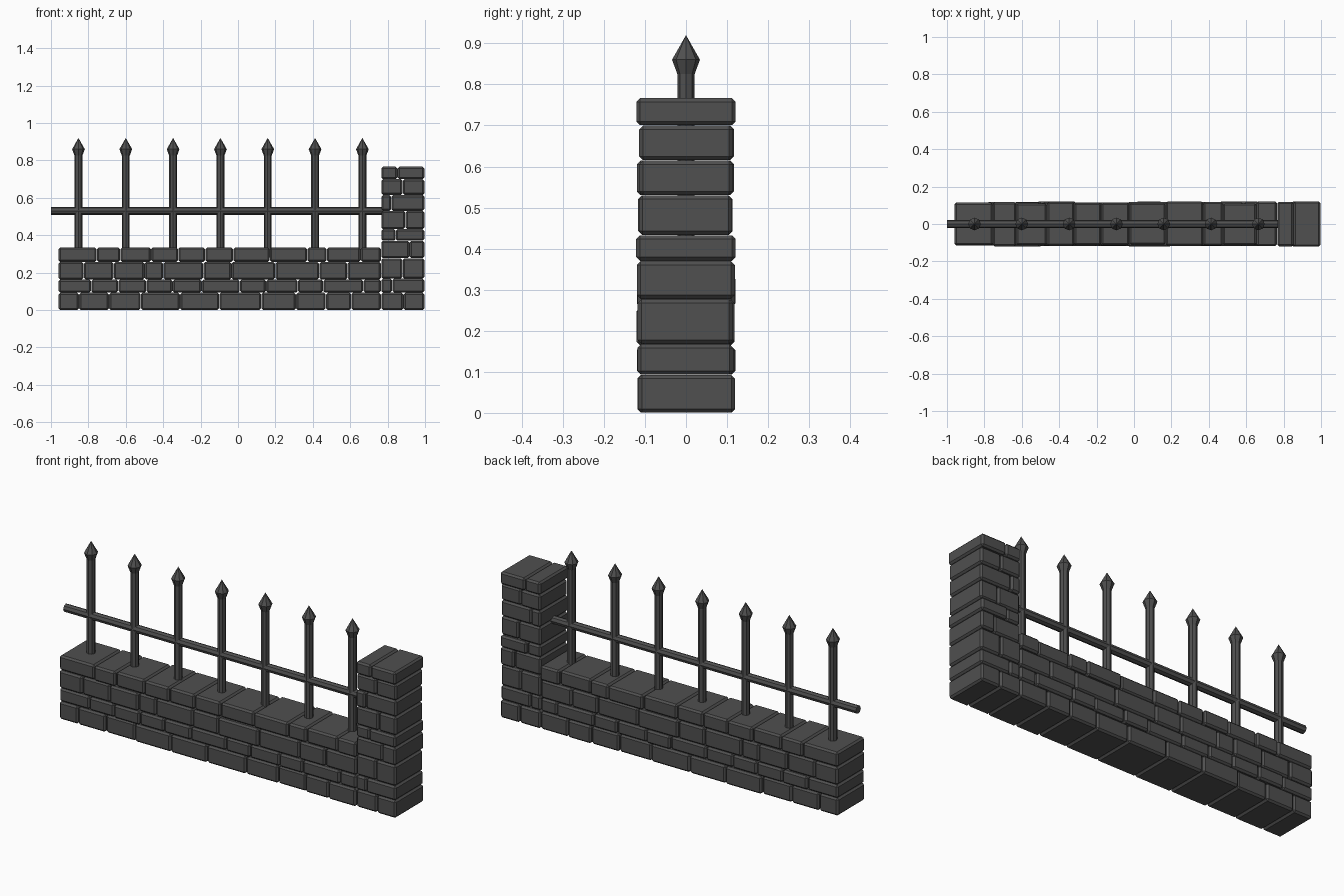
import bpy, bmesh, random
from math import pi
from mathutils import Matrix

random.seed(4)
cube = bpy.data.objects.get("Cube")
if cube:
    bpy.data.objects.remove(cube)

grey = bpy.data.materials.new("dark grey")
grey.use_nodes = True
colour = (0.08, 0.08, 0.08, 1)
grey.diffuse_color = colour
bsdf = grey.node_tree.nodes["Principled BSDF"]
bsdf.inputs["Base Color"].default_value = colour
bsdf.inputs["Roughness"].default_value = 0.8


def finish(name, bm):
    mesh = bpy.data.meshes.new(name)
    bm.to_mesh(mesh)
    bm.free()
    mesh.materials.append(grey)
    obj = bpy.data.objects.new(name, mesh)
    bpy.context.collection.objects.link(obj)
    return obj


def brick_courses(name, courses, depth):
    """Each course is (bottom, top, [joint positions along x])."""
    bm = bmesh.new()
    for bottom, top, joints in courses:
        for x0, x1 in zip(joints, joints[1:]):
            d = depth + random.uniform(-0.004, 0.004)
            centre = ((x0 + x1) / 2, random.uniform(-0.002, 0.002), (bottom + top) / 2)
            size = (x1 - x0 - 0.002, d * 2, top - bottom - 0.001)
            bmesh.ops.create_cube(bm, size=1, matrix=Matrix.Translation(centre) @ Matrix.Diagonal((*size, 1)))
    obj = finish(name, bm)
    bevel = obj.modifiers.new("worn edges", 'BEVEL')
    bevel.width = 0.009
    bevel.segments = 1


def lathe(name, profile, matrix, sides=8):
    """Faceted solid of revolution around local z from (radius, height) pairs."""
    bm = bmesh.new()
    for (r0, h0), (r1, h1) in zip(profile, profile[1:]):
        bmesh.ops.create_cone(bm, segments=sides, radius1=r0, radius2=r1, depth=h1 - h0,
                              cap_ends=False, matrix=Matrix.Translation((0, 0, (h0 + h1) / 2)))
    bmesh.ops.remove_doubles(bm, verts=bm.verts, dist=0.0001)
    bmesh.ops.holes_fill(bm, edges=[e for e in bm.edges if e.is_boundary], sides=sides)
    bmesh.ops.recalc_face_normals(bm, faces=bm.faces)
    bm.transform(matrix)
    return finish(name, bm)


# Low brick wall
L, R = -0.96, 0.765
brick_courses("low_wall", [
    (0.0, 0.093, [L, -.85, -.69, -.52, -.31, -.10, .125, .31, .47, .605, R]),
    (0.093, 0.163, [L, -.785, -.64, -.49, -.35, -.195, .01, .15, .32, .455, .67, R]),
    (0.163, 0.257, [L, -.825, -.665, -.50, -.40, -.185, -.035, .20, .435, .585, R]),
    (0.257, 0.335, [L, -.755, -.63, -.465, -.32, -.175, -.025, .17, .37, .475, .655, R]),
], 0.115)

# Brick pillar at one end
heights = [0, .093, .168, .277, .37, .433, .53, .615, .70, .767]
splits = [.885, .825, .88, .917, .843, .895, .82, .88, .853]
brick_courses("pillar", [(a, b, [0.765, s, 0.997])
                         for a, b, s in zip(heights, heights[1:], splits)], 0.117)

# Spear-headed posts
for i in range(7):
    x = -0.853 + i * 0.253
    lathe(f"post_{i + 1}", [(.021, .28), (.021, .825), (.034, .86), (0, .92)],
          Matrix.Translation((x, 0, 0)))

# Horizontal rail
lathe("rail", [(.021, 0), (.021, 1.79)],
      Matrix.Translation((-1, 0, 0.53)) @ Matrix.Rotation(pi / 2, 4, 'Y'))
